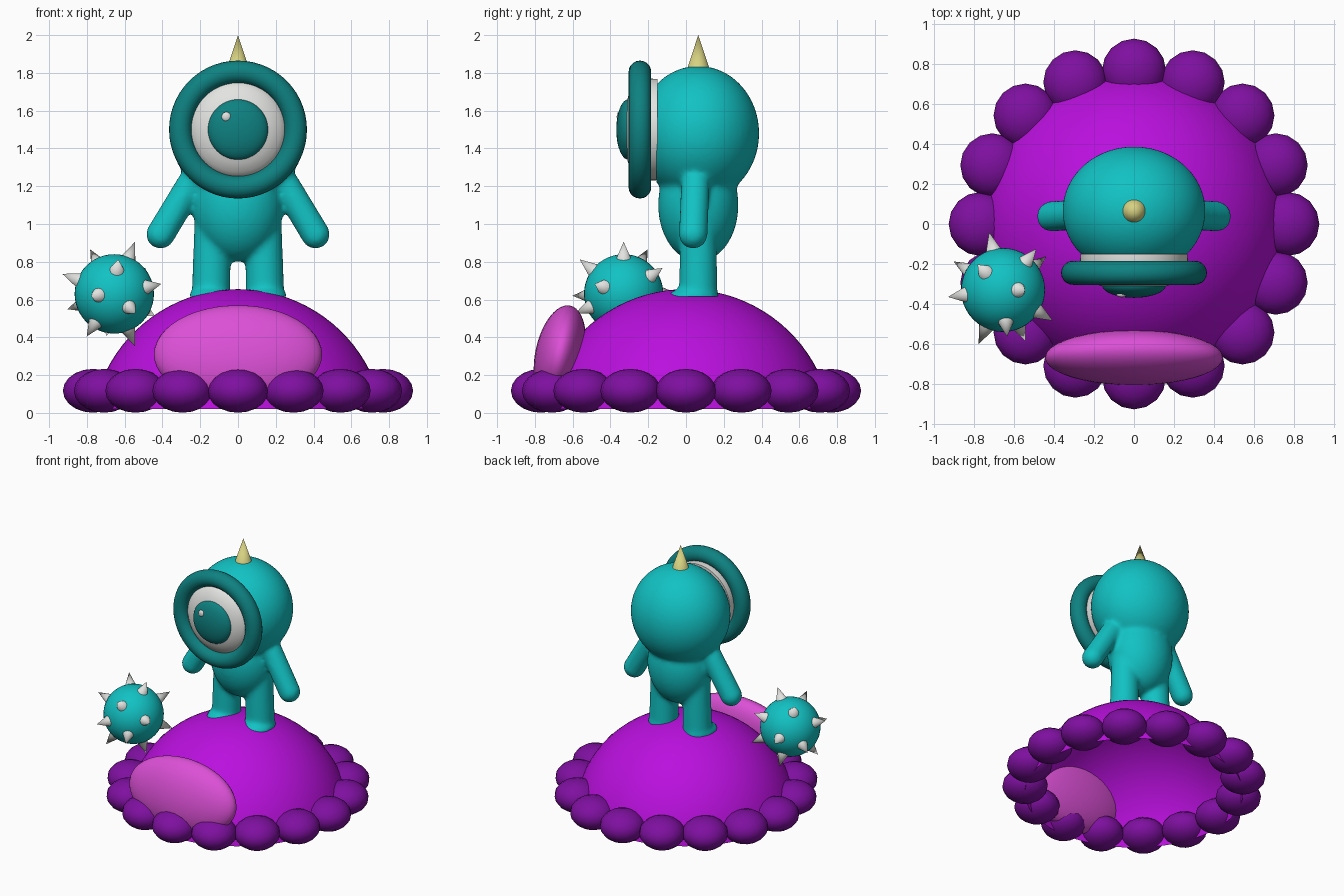
import bpy, bmesh, math
from mathutils import Matrix, Vector

if "Cube" in bpy.data.objects:
    bpy.data.objects.remove(bpy.data.objects["Cube"])


def material(name, rgb):
    m = bpy.data.materials.new(name)
    m.diffuse_color = (*rgb, 1)
    m.use_nodes = True
    m.node_tree.nodes["Principled BSDF"].inputs["Base Color"].default_value = m.diffuse_color
    return m


TEAL = material("teal", (0.006, 0.54, 0.55))
DARK_TEAL = material("dark teal", (0.0045, 0.22, 0.22))
PURPLE = material("bright purple", (0.49, 0.005, 0.73))
PLUM = material("dark purple", (0.21, 0.005, 0.35))
PINK = material("pink", (0.72, 0.08, 0.68))
WHITE = material("off white", (0.77, 0.77, 0.75))
HORN = material("pale yellow", (0.68, 0.64, 0.22))


def finish(name, bm, mat, angle=40):
    me = bpy.data.meshes.new(name)
    bm.to_mesh(me)
    bm.free()
    me.materials.append(mat)
    me.shade_smooth()
    me.set_sharp_from_angle(angle=math.radians(angle))
    ob = bpy.data.objects.new(name, me)
    bpy.context.collection.objects.link(ob)
    return ob


def ball(bm, center, radii, rot=Matrix(), u=40, v=24):
    mat = Matrix.Translation(center) @ rot @ Matrix.Diagonal((*radii, 1))
    bmesh.ops.create_uvsphere(bm, u_segments=u, v_segments=v, radius=1, matrix=mat)


def cone(bm, a, b, r1, r2, seg=24):
    a, b = Vector(a), Vector(b)
    d = b - a
    mat = Matrix.Translation((a + b) / 2) @ d.to_track_quat('Z', 'Y').to_matrix().to_4x4()
    bmesh.ops.create_cone(bm, cap_ends=True, segments=seg, radius1=r1, radius2=r2,
                          depth=d.length, matrix=mat)


def lathe(bm, profile, steps, matrix=Matrix(), closed=False):
    # profile of (radius, height) points turned around the z axis
    vs = [bm.verts.new((r, 0, z)) for r, z in profile]
    n = len(vs)
    es = [bm.edges.new((vs[i], vs[(i + 1) % n])) for i in range(n if closed else n - 1)]
    bmesh.ops.spin(bm, geom=vs + es, cent=(0, 0, 0), axis=(0, 0, 1),
                   angle=math.tau, steps=steps, use_merge=True)
    bmesh.ops.remove_doubles(bm, verts=bm.verts[:], dist=1e-4)
    bmesh.ops.recalc_face_normals(bm, faces=bm.faces[:])
    bmesh.ops.transform(bm, matrix=matrix, verts=bm.verts[:])


# Hollow dome base: open spherical cap
R, ZC = 0.78, -0.125
a_end = math.acos((0.02 - ZC) / R)
bm = bmesh.new()
lathe(bm, [(R * math.sin(a_end * i / 20), ZC + R * math.cos(a_end * i / 20))
           for i in range(21)], 64)
if sum(f.normal.z for f in bm.faces) < 0:
    bmesh.ops.reverse_faces(bm, faces=bm.faces[:])
finish("dome_base", bm, PURPLE)

# Ring of 16 flattened balls around the rim
bm = bmesh.new()
for i in range(16):
    t = math.tau * i / 16
    ball(bm, (0.767 * math.cos(t), 0.767 * math.sin(t), 0.117), (0.16, 0.16, 0.116),
         Matrix.Rotation(t, 4, 'Z'), 16, 10)
finish("rim_balls", bm, PLUM, 60)

# Pink oval on the front of the dome
bm = bmesh.new()
ball(bm, (0, -0.668, 0.31), (0.445, 0.13, 0.264), Matrix.Rotation(math.radians(-12), 4, 'X'))
finish("front_oval", bm, PINK)

# Body: overlapping solids fused by remesh and smoothed
bm = bmesh.new()
ball(bm, (0, 0.065, 1.48), (0.358, 0.323, 0.357), u=48, v=32)
ball(bm, (0, 0.065, 1.10), (0.24, 0.213, 0.30))
for s in (-1, 1):
    sh, hand = (s * 0.25, 0.05, 1.21), (s * 0.41, 0.038, 0.945)
    cone(bm, sh, hand, 0.076, 0.077)
    ball(bm, sh, (0.076,) * 3)
    ball(bm, hand, (0.077,) * 3)
    cone(bm, (s * 0.144, 0.065, 0.58), (s * 0.135, 0.065, 1.0), 0.103, 0.097)
    ball(bm, (s * 0.15, 0.04, 0.615), (0.112, 0.135, 0.05))
body = finish("body", bm, TEAL)
rm = body.modifiers.new("fuse", 'REMESH')
rm.mode, rm.voxel_size = 'VOXEL', 0.014
sm = body.modifiers.new("soften", 'SMOOTH')
sm.factor, sm.iterations = 0.5, 12
dg = bpy.context.evaluated_depsgraph_get()
fused = bpy.data.meshes.new_from_object(body.evaluated_get(dg))
bpy.data.objects.remove(body)
bm = bmesh.new()
bm.from_mesh(fused)
bpy.data.meshes.remove(fused)
# flat face behind the eye, flat soles
for co, no in (((0, -0.155, 0), (0, -1, 0)), ((0, 0, 0.615), (0, 0, -1))):
    bmesh.ops.bisect_plane(bm, geom=bm.verts[:] + bm.edges[:] + bm.faces[:],
                           plane_co=co, plane_no=no, clear_outer=True)
    bmesh.ops.holes_fill(bm, edges=[e for e in bm.edges if e.is_boundary], sides=0)
finish("body", bm, TEAL, 50)

# Eye parts, turned so their axis points to the front
FACE = Matrix.Translation((0, 0, 1.5)) @ Matrix.Rotation(math.pi / 2, 4, 'X')
bm = bmesh.new()
lathe(bm, [(0, 0.15), (0.268, 0.15), (0.27, 0.2), (0.255, 0.25), (0.225, 0.28),
           (0.18, 0.305), (0.1, 0.328), (0, 0.335)], 48, FACE)
finish("eyeball", bm, WHITE)

bm = bmesh.new()
lathe(bm, [(0.305 + 0.06 * math.cos(math.tau * i / 20), 0.244 + 0.06 * math.sin(math.tau * i / 20))
           for i in range(20)], 56, FACE, closed=True)
finish("eye_ring", bm, DARK_TEAL)

bm = bmesh.new()
ball(bm, (0, -0.305, 1.5), (0.16, 0.064, 0.16))
finish("iris", bm, DARK_TEAL)

bm = bmesh.new()
ball(bm, (-0.062, -0.355, 1.568), (0.025, 0.012, 0.025), u=16, v=10)
finish("eye_glint", bm, WHITE)

# Horn
bm = bmesh.new()
cone(bm, (0, 0.065, 1.81), (0, 0.065, 2.0), 0.063, 0.0, 32)
finish("horn", bm, HORN)

# Floating spiked ball
C = Vector((-0.655, -0.33, 0.63))
bm = bmesh.new()
ball(bm, C, (0.21,) * 3)
finish("spiked_ball", bm, TEAL)

SPIKES = [(-.275, -.035, .106), (.11, 0, .275), (.11, 0, -.28), (-.13, .13, .24),
          (.25, -.155, .053), (.22, .17, -.12), (-.148, -.13, -.228), (-.243, .14, -.08),
          (.02, -.23, .18), (-.12, -.265, -.01), (.11, -.25, -.1), (.17, .21, .14),
          (-.07, .29, 0), (-.04, .19, -.22)]
bm = bmesh.new()
for d in SPIKES:
    d = Vector(d).normalized()
    cone(bm, C + d * 0.19, C + d * 0.297, 0.044, 0.0, 16)
finish("spikes", bm, WHITE)
